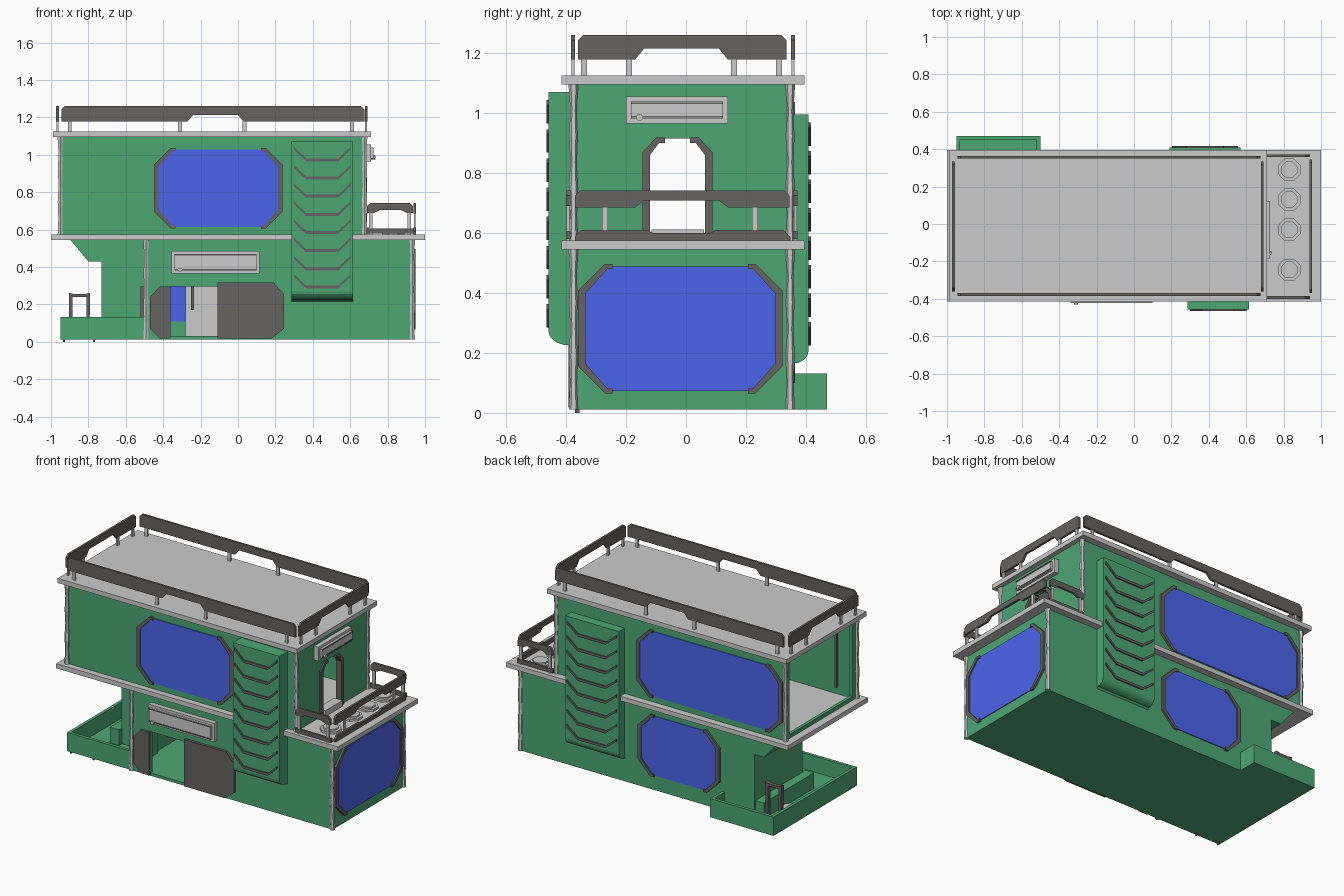
import bpy, bmesh, math

if "Cube" in bpy.data.objects:
    bpy.data.objects.remove(bpy.data.objects["Cube"])


def material(name, col):
    m = bpy.data.materials.new(name)
    m.diffuse_color = (*col, 1)
    m.use_nodes = True
    m.node_tree.nodes["Principled BSDF"].inputs["Base Color"].default_value = m.diffuse_color
    return m


GREEN = material("green_paint", (0.075, 0.39, 0.175))
BLUE = material("blue_glass", (0.07, 0.13, 0.83))
DARK = material("dark_metal", (0.13, 0.125, 0.12))


def finish(name, bm, mat):
    bmesh.ops.recalc_face_normals(bm, faces=bm.faces)
    me = bpy.data.meshes.new(name)
    bm.to_mesh(me)
    bm.free()
    if mat:
        me.materials.append(mat)
    ob = bpy.data.objects.new(name, me)
    bpy.context.collection.objects.link(ob)
    return ob


def prism(name, pts, axis, a, b, mat=None):
    """Extrude a 2D profile along an axis: x takes (y,z), y takes (x,z), z takes (x,y)."""
    place = {'x': lambda p, d: (d, p[0], p[1]),
             'y': lambda p, d: (p[0], d, p[1]),
             'z': lambda p, d: (p[0], p[1], d)}[axis]
    bm = bmesh.new()
    lo = [bm.verts.new(place(p, a)) for p in pts]
    hi = [bm.verts.new(place(p, b)) for p in pts]
    bm.faces.new(lo)
    bm.faces.new(hi)
    n = len(pts)
    for i in range(n):
        j = (i + 1) % n
        bm.faces.new((lo[i], lo[j], hi[j], hi[i]))
    return finish(name, bm, mat)


def rect(u0, u1, v0, v1):
    return [(u0, v0), (u1, v0), (u1, v1), (u0, v1)]


def box(name, x0, x1, y0, y1, z0, z1, mat=None):
    return prism(name, rect(x0, x1, y0, y1), 'z', z0, z1, mat)


def ngon(cx, cy, r, n=8):
    return [(cx + r * math.cos(math.tau * (i + .5) / n),
             cy + r * math.sin(math.tau * (i + .5) / n)) for i in range(n)]


def window(name, axis, face, out, u0, u1, z0, z1, c=.09):
    """Octagonal pane with a bracket-shaped frame on each side."""
    i = .008
    pane = [(u0 + c, z0 + i), (u1 - c, z0 + i), (u1 - i, z0 + c), (u1 - i, z1 - c),
            (u1 - c, z1 - i), (u0 + c, z1 - i), (u0 + i, z1 - c), (u0 + i, z0 + c)]
    prism(name + "_pane", pane, axis, face - out * .025, face + out * .006, BLUE)
    w, e = .024, c + .025
    strip = [(e, z1), (c, z1), (0, z1 - c), (0, z0 + c), (c, z0), (e, z0),
             (e, z0 + w * .7), (c + .008, z0 + w * .7), (w, z0 + c + .01),
             (w, z1 - c - .01), (c + .008, z1 - w * .7), (e, z1 - w * .7)]
    for side, o, s in (("left", u0, 1), ("right", u1, -1)):
        prism(f"{name}_frame_{side}", [(o + s * u, z) for u, z in strip], axis,
              face - out * .025, face + out * .014, DARK)


def rail(name, axis, d, u0, u1, z0, z1, n0, n1, up, posts, base, t=.014):
    """Flat rail board with a raised notch below, on small posts."""
    k = .017
    pts = [(u0, z0), (n0 - .03, z0), (n0, up), (n1, up), (n1 + .03, z0), (u1, z0),
           (u1, z1 - k), (u1 - k, z1), (u0 + k, z1), (u0, z1 - k)]
    prism(name, pts, axis, d - t / 2, d + t / 2, DARK)
    for p in posts:
        prism(name + "_post", rect(p - .01, p + .01, base, z0 + .02), axis, d - .005, d + .005)


def corner_post(name, x, y, z0, z1):
    """Uneven six-sided corner column."""
    radii = [.016, .012, .016, .011, .015, .011, .017]
    bm = bmesh.new()
    rings = [[bm.verts.new((px, py, z0 + (z1 - z0) * i / 6)) for px, py in ngon(x, y, r, 6)]
             for i, r in enumerate(radii)]
    for a, b in zip(rings, rings[1:]):
        for i in range(6):
            bm.faces.new((a[i], a[(i + 1) % 6], b[(i + 1) % 6], b[i]))
    bm.faces.new(rings[0])
    bm.faces.new(rings[-1])
    finish(name, bm, None)


def vent_panel(name, x0, x1, wall, face, z0, z1):
    """Tall panel with rounded foot and eight bent slats."""
    out = 1 if face > wall else -1
    r = abs(face - wall) - .015
    prof = [(wall, z1), (face, z1)]
    for i in range(6):
        t = math.pi / 2 * i / 5
        prof.append((face - out * r * (1 - math.cos(t)), z0 + .06 - .045 * math.sin(t)))
    prof.append((wall, z0))
    prism(name, prof, 'x', x0, x1, GREEN)
    m, h = (x1 - x0) * .24, .062
    for i in range(8):
        z = z1 - .105 - i * (z1 - z0 - .18) / 7
        line = [(x0 + .014, z + h), (x0 + m, z), (x1 - m, z), (x1 - .014, z + h)]
        prism(name + "_slat", line + [(x, q + .016) for x, q in reversed(line)], 'y',
              face - out * .004, face + out * .008, DARK)


def air_unit(name, axis, face, out, u0, u1, z0, z1):
    """Wall unit with raised rim, dark louvre lines and a small knob."""
    b = .016
    prism(name + "_body", rect(u0, u1, z0, z1), axis, face, face + out * .03)
    prism(name + "_cover", rect(u0 + b, u1 - b, z0 + b, z1 - b), axis, face, face + out * .045)
    for z in (z0 + b + .004, z1 - b - .008):
        prism(name + "_line", rect(u0 + b, u1 - b, z, z + .005), axis, face, face + out * .048, DARK)
    prism(name + "_knob", ngon(u0 + .045, z0 + .02, .012), axis, face, face + out * .056)


# Floors and roof
box("middle_slab", -1, 1, -.415, .395, .545, .575)
box("roof_slab", -.99, .71, -.415, .395, 1.095, 1.125)
box("ground_base", -.95, .935, -.375, .35, .012, .03, GREEN)

# Terrace tray and its feet
box("tray_extension", -.95, -.5, .35, .47, .012, .03, GREEN)
box("tray_back_wall", -.95, -.5, .45, .47, .012, .132, GREEN)
box("tray_left_wall", -.95, -.93, -.375, .47, .012, .132, GREEN)
box("tray_front_wall", -.95, -.49, -.375, -.355, .012, .132, GREEN)
box("tray_end_wall", -.52, -.5, .345, .47, .012, .132, GREEN)
for x in (-.93, -.77):
    box("tray_foot", x - .005, x + .005, -.37, -.355, 0, .015, DARK)

# Ground storey walls
prism("lower_front_wall", [(-.49, .012), (-.36, .012), (-.36, .295), (-.11, .295), (-.11, .012),
                           (.935, .012), (.935, .55), (-.49, .55)], 'y', -.375, -.355, GREEN)
box("lower_back_wall", -.5, .935, .33, .35, .012, .55, GREEN)
box("lower_right_wall", .915, .935, -.37, .345, .012, .55, GREEN)
box("terrace_wall", -.5, -.48, -.37, -.13, .012, .55, GREEN)
prism("stepped_support", [(-.5, .55), (-.9, .55), (-.8, .43), (-.73, .43), (-.73, .012), (-.5, .012)],
      'y', -.14, .35, GREEN)
box("inner_partition", -.28, -.08, .0, .2, .03, .545)
box("inner_handle", -.25, -.235, -.02, 0, .17, .4, DARK)
box("terrace_door", -.52, -.5, -.34, -.17, .03, .295, DARK)

# Upper storey walls, with a large opening at the left end
for n, a, b in (("front", -.375, -.355), ("back", .33, .35)):
    box(f"upper_{n}_wall", -.95, .68, a, b, .575, 1.095, GREEN)
box("left_opening_sill", -.95, -.93, -.36, .335, .575, .6, GREEN)
box("left_opening_head", -.95, -.93, -.36, .335, 1.075, 1.095, GREEN)
for n, a, b in (("front", -.36, -.33), ("back", .305, .335)):
    box("left_opening_jamb_" + n, -.95, -.93, a, b, .6, 1.075, GREEN)
prism("upper_right_wall", [(-.37, .575), (-.12, .575), (-.12, .87), (-.085, .915), (.03, .915),
                           (.065, .87), (.065, .575), (.345, .575), (.345, 1.095), (-.37, 1.095)],
      'x', .66, .68, GREEN)
box("door_threshold", .64, .7, -.115, .06, .575, .612)
box("inner_trim", -.83, -.815, -.355, -.34, .62, 1.0, DARK)

# Upper door frame
for n, o, s in (("left", -.145, 1), ("right", .088, -1)):
    prism("upper_door_frame_" + n, [(o + s * u, z) for u, z in (
        (0, .575), (0, .87), (.045, .918), (.075, .918), (.075, .9), (.055, .9), (.025, .86), (.025, .575))],
        'x', .65, .69, DARK)

# Windows
window("front_window", 'y', -.375, -1, -.448, .237, .605, 1.037)
window("right_window", 'x', .935, 1, -.36, .322, .065, .497)
window("upper_back_window", 'y', .35, 1, -.935, .1, .605, 1.037)
window("lower_back_window", 'y', .35, 1, -.49, .09, .1, .497)

# Sliding front doors
prism("front_door_left", [(-.36, .018), (-.42, .018), (-.47, .07), (-.47, .24), (-.42, .295), (-.36, .295)],
      'y', -.388, -.37, DARK)
prism("front_door_right", [(-.11, .018), (.18, .018), (.245, .07), (.245, .255), (.19, .318), (-.11, .318)],
      'y', -.392, -.376, DARK)

# Corner posts
for y in (-.375, .347):
    for x in (-.95, .677):
        corner_post("upper_corner_post", x, y, .575, 1.095)
    corner_post("lower_corner_post", .932, y, .012, .545)
corner_post("terrace_corner_post", -.492, -.375, .012, .545)

# Vent panels and air units
vent_panel("front_vent_panel", .285, .615, -.37, -.458, .21, 1.07)
vent_panel("back_vent_panel", .19, .57, .345, .409, .15, .995)
air_unit("front_air_unit", 'y', -.375, -1, -.355, .115, .365, .485)
air_unit("right_air_unit", 'x', .68, 1, -.2, .14, .965, 1.055)

# Roof railing
for n, y in (("front", -.377), ("back", .357)):
    rail(f"roof_rail_{n}", 'y', y, -.945, .675, 1.178, 1.26, -.24, .0, 1.213, (-.9, -.31, .035, .61), 1.125)
for n, x in (("left", -.965), ("right", .685)):
    rail(f"roof_rail_{n}", 'x', x, -.36, .335, 1.178, 1.26, -.14, .11, 1.215, (-.34, -.19, .16, .31), 1.125)

# Balcony railing with lower kick boards
rail("balcony_rail_right", 'x', .945, -.37, .345, .685, .742, -.14, .11, .708, (-.27, .23), .575)
prism("balcony_board_right", [(-.37, .575), (.345, .575), (.345, .59), (.325, .61), (.1, .61),
                              (.08, .6), (-.11, .6), (-.13, .61), (-.35, .61), (-.37, .59)],
      'x', .938, .952, DARK)
for n, y in (("front", -.393), ("back", .365)):
    rail(f"balcony_rail_{n}", 'y', y, .69, .935, .69, .742, .76, .87, .705, (.71, .915), .575)
    prism(f"balcony_board_{n}", rect(.685, .94, .58, .606), 'y', y - .007, y + .007, DARK)

# Balcony seats
for y in (.29, .13, -.03, -.245):
    prism("balcony_seat_base", ngon(.83, y, .064), 'z', .575, .588)
    prism("balcony_seat_top", ngon(.83, y, .047), 'z', .588, .598)

# Terrace hoop, low seat and bench
prism("terrace_hoop", [(-.9, .03), (-.885, .03), (-.885, .24), (-.81, .24), (-.81, .03), (-.795, .03),
                       (-.79, .262), (-.82, .255), (-.875, .255), (-.905, .262)], 'y', .3, .325, DARK)
prism("terrace_seat", ngon(-.85, .16, .05), 'z', .03, .055)
box("terrace_bench", -.79, -.725, -.17, .34, .03, .13, GREEN)
